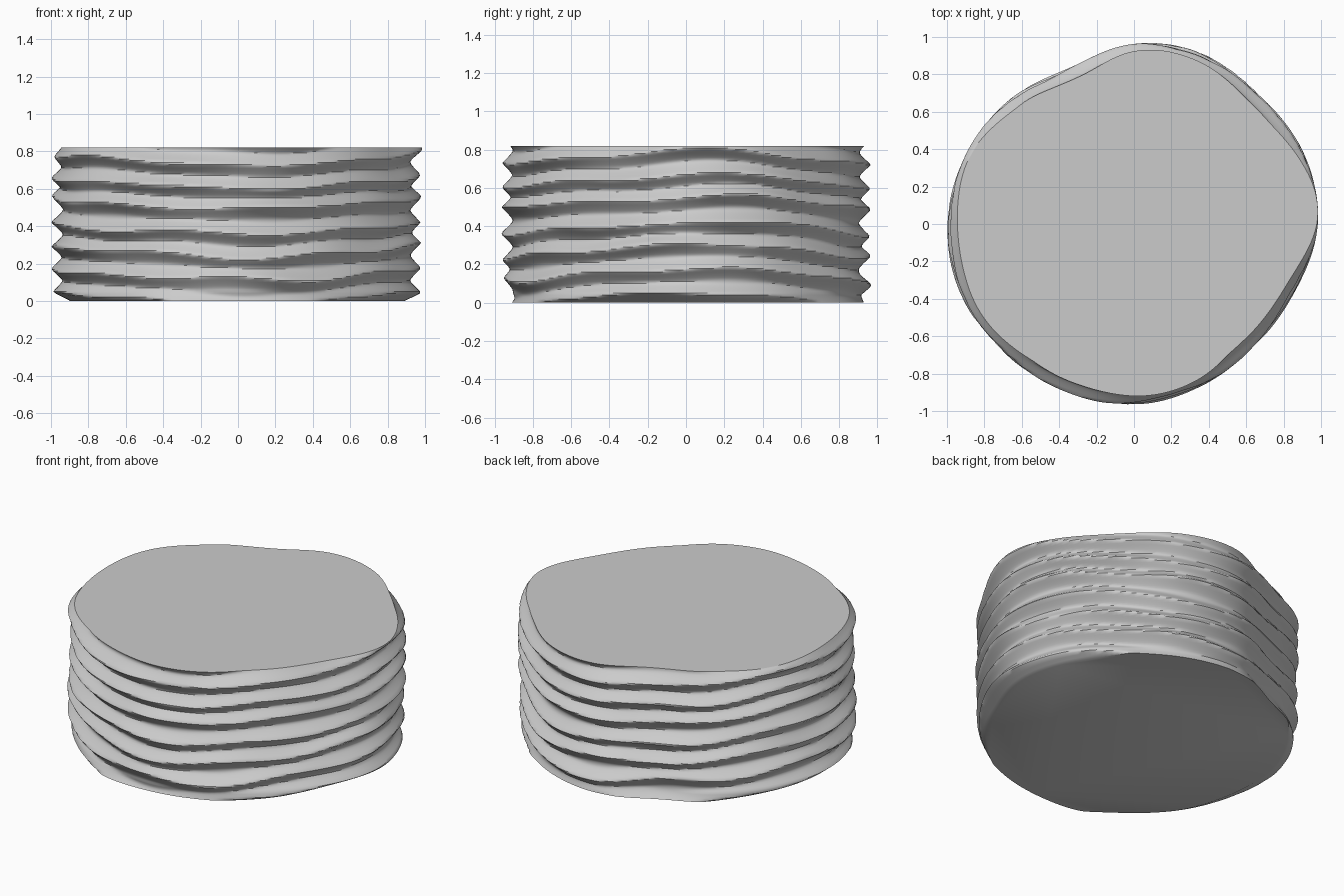
import bpy, bmesh, math, random

cube = bpy.data.objects.get("Cube")
if cube:
    bpy.data.objects.remove(cube)
random.seed(11)

HEIGHT, RINGS, SEGMENTS = 0.82, 82, 180

# Outer outline: radius every 22.5 degrees, counter-clockwise from +x
OUTLINE = [.985, .985, .965, .985, .965, .905, .945, .975,
           1.0, 1.0, .98, .97, .97, .94, .92, .935]
# Heights of the ridges at the front and back
RIDGES = [-.02, .11, .235, .355, .49, .60, .725, .86]


def outline(a):
    """Smooth closed curve through the outline radii."""
    n = len(OUTLINE)
    f = a / math.tau * n
    i, t = int(f), f % 1
    p, q, r, s = (OUTLINE[(i + k) % n] for k in (-1, 0, 1, 2))
    return q + .5 * t * (r - p + t * (2*p - 5*q + 4*r - s + t * (3*(q - r) + s - p)))


def wave(size):
    """Random gentle wave around the circle."""
    terms = [(k, random.uniform(0, math.tau), size * random.uniform(.5, 1)) for k in (3, 5, 7)]
    return lambda a: sum(w * math.sin(k * a + p) for k, p, w in terms)


ridges = [(z, wave(.01), wave(.008)) for z in RIDGES]


def radius(a, z):
    """Outline pulled in between the ridges, which rise towards the sides."""
    u = z - .065 * math.cos(a) ** 2
    bump = 0
    for height, drift, swell in ridges:
        d = abs(u - height - drift(a)) / .066
        bump = max(bump, (.062 + swell(a)) * max(0, 1 - d) ** 1.2)
    foot = .05 * max(0, 1 - z / .05) * (.4 + .6 * math.cos(a) ** 2)
    return min(outline(a) - .066 + bump, outline(a)) - foot


# Ridged wall and flat caps
bm = bmesh.new()
rows = []
for j in range(RINGS + 1):
    z = HEIGHT * j / RINGS
    row = []
    for i in range(SEGMENTS):
        a = math.tau * i / SEGMENTS
        r = radius(a, z)
        row.append(bm.verts.new((r * math.cos(a), r * math.sin(a), z)))
    rows.append(row)
for low, high in zip(rows, rows[1:]):
    for i in range(SEGMENTS):
        k = (i + 1) % SEGMENTS
        bm.faces.new((low[i], low[k], high[k], high[i]))
bm.faces.new(rows[-1])
bm.faces.new(rows[0][::-1])

# Soften the wall, keeping both rims in place
wall = [v for row in rows[1:-1] for v in row]
bmesh.ops.smooth_vert(bm, verts=wall, factor=.5, use_axis_x=True, use_axis_y=True)

mesh = bpy.data.meshes.new("layered_rock_disc")
bm.to_mesh(mesh)
bm.free()
rock = bpy.data.objects.new("layered_rock_disc", mesh)
bpy.context.collection.objects.link(rock)

stone = bpy.data.materials.new("stone_grey")
stone.use_nodes = True
stone.diffuse_color = (.6, .6, .6, 1)
stone.node_tree.nodes["Principled BSDF"].inputs["Base Color"].default_value = (.6, .6, .6, 1)
mesh.materials.append(stone)

bpy.ops.object.select_all(action="DESELECT")
rock.select_set(True)
bpy.context.view_layer.objects.active = rock
bpy.ops.object.shade_smooth_by_angle(angle=math.radians(40))
